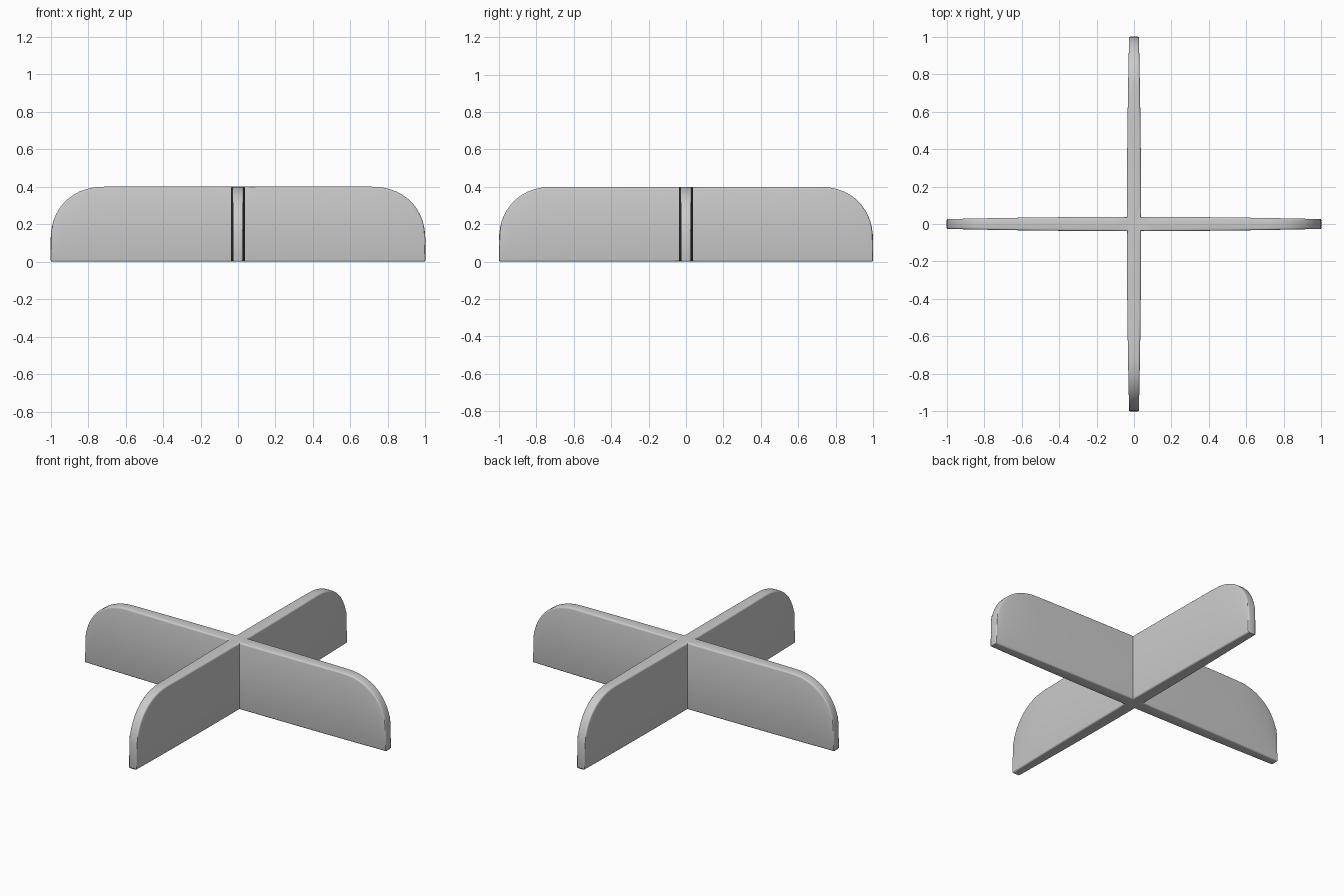
import bpy, bmesh, math

if "Cube" in bpy.data.objects:
    bpy.data.objects.remove(bpy.data.objects["Cube"])

H, R, P = 0.40, 0.29, 2.2      # height, corner size, corner squareness


def stations():
    # (x, top height) along one half: straight run, then rounded top corner
    pts = [(0.1 * i, H) for i in range(7)]
    n = 14
    for i in range(n + 1):
        a = math.pi / 2 * (1 - i / n)
        pts.append((1 - R + R * max(math.cos(a), 0) ** (2 / P) if i else 1 - R,
                    H - R + R * max(math.sin(a), 0) ** (2 / P) if i < n else H - R))
    return [(-x, z) for x, z in reversed(pts[1:])] + pts


def blade(name, angle):
    bm = bmesh.new()
    rows = []
    for x, z in stations():
        t = 0.038 - 0.012 * x * x      # lens-shaped plan
        rows.append([bm.verts.new(c) for c in
                     ((x, -t, 0), (x, t, 0), (x, t, z), (x, -t, z))])
    for a, b in zip(rows, rows[1:]):
        for i in range(4):
            j = (i + 1) % 4
            bm.faces.new((a[i], a[j], b[j], b[i]))
    bm.faces.new(rows[0])
    bm.faces.new(rows[-1])
    bmesh.ops.recalc_face_normals(bm, faces=bm.faces)
    me = bpy.data.meshes.new(name)
    bm.to_mesh(me)
    bm.free()
    ob = bpy.data.objects.new(name, me)
    bpy.context.collection.objects.link(ob)
    ob.rotation_euler.z = angle
    # softened rim
    bev = ob.modifiers.new("rim", 'BEVEL')
    bev.width, bev.segments = 0.009, 3
    bev.limit_method, bev.angle_limit = 'ANGLE', math.radians(50)
    bev.use_clamp_overlap = False
    return ob


# two crossing blades joined into one solid
cross = blade("cross_base", 0)
other = blade("crossing_blade", math.pi / 2)
join = cross.modifiers.new("join", 'BOOLEAN')
join.operation, join.solver, join.object = 'UNION', 'EXACT', other
bpy.context.view_layer.objects.active = cross
cross.select_set(True)
for m in list(cross.modifiers):
    bpy.ops.object.modifier_apply(modifier=m.name)
bpy.data.objects.remove(other)
bpy.ops.object.shade_smooth_by_angle(angle=math.radians(35))
